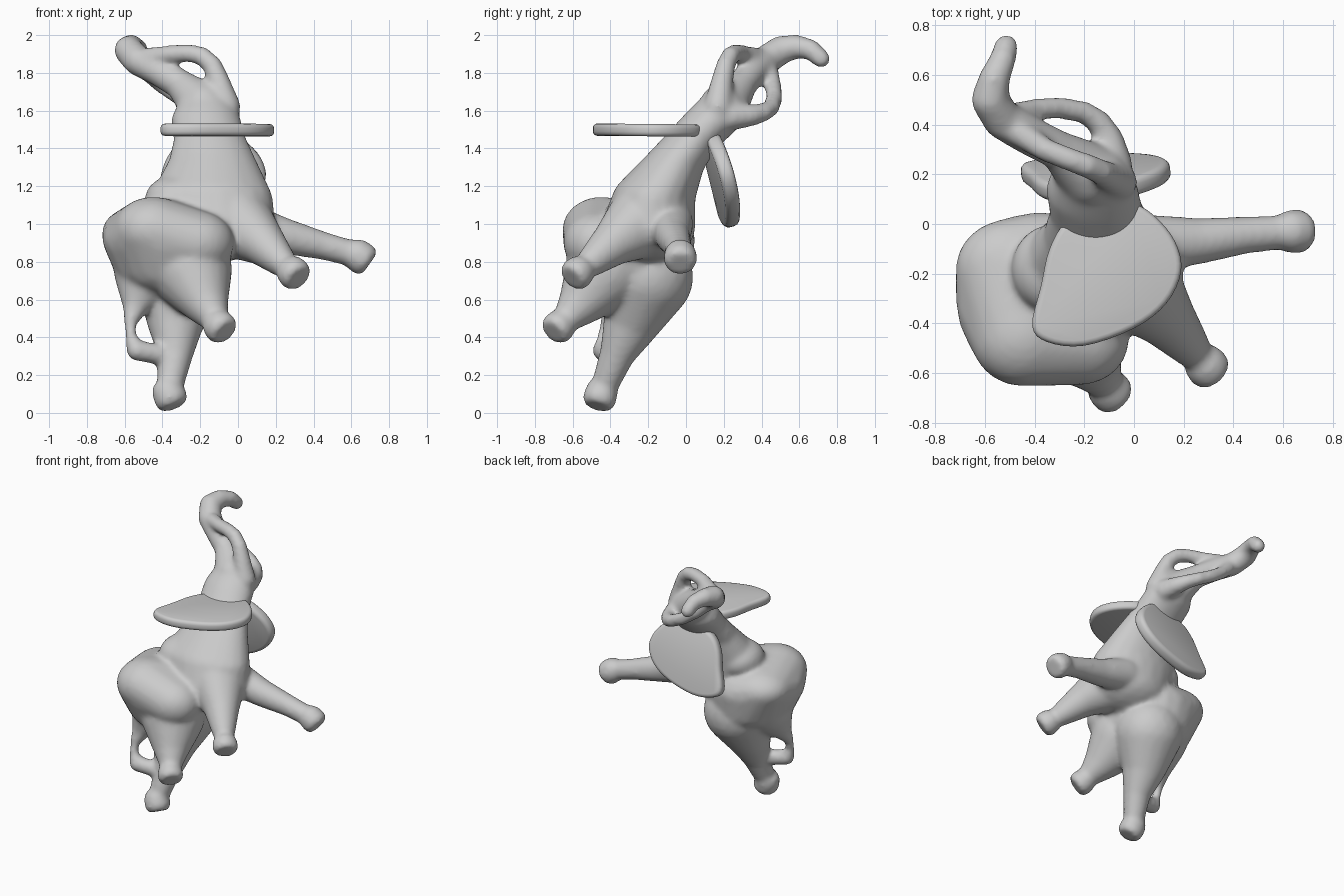
import bpy, bmesh
from mathutils import Vector

if "Cube" in bpy.data.objects:
    bpy.data.objects.remove(bpy.data.objects["Cube"])

# unit ball used as a template for every swept part
tmp = bmesh.new()
bmesh.ops.create_icosphere(tmp, subdivisions=3, radius=1)
BALL = [v.co.copy() for v in tmp.verts]
tmp.free()
CIRCLE = [v.normalized() for v in
          (Vector((b.x, b.y, 0)) for b in BALL) if v.length > 0.9]


def hull(parts, points):
    """Add the convex hull of the points to the (verts, faces) lists."""
    verts, faces = parts
    bm = bmesh.new()
    for p in points:
        bm.verts.new(p)
    bmesh.ops.convex_hull(bm, input=bm.verts[:])
    bm.verts.index_update()
    start = len(verts)
    verts.extend(v.co.copy() for v in bm.verts)
    faces.extend([start + v.index for v in f.verts] for f in bm.faces)
    bm.free()


def ball(p, r):
    return [Vector((p[i] + b[i] * r[i] for i in range(3))) for b in BALL]


def chain(parts, pts):
    """Sweep a ball along points (x, y, z, radius) or (x, y, z, rx, ry, rz)."""
    balls = [ball(p[:3], p[3:] if len(p) == 6 else [p[3]] * 3) for p in pts]
    for a, b in zip(balls, balls[1:]):
        hull(parts, a + b)


def foot(parts, centre, direction, r=0.09, depth=0.12):
    """Short flat-ended stump along the leg direction (which points to the body)."""
    q = Vector(direction).to_track_quat('Z', 'Y')
    c = Vector(centre)
    hull(parts, [c + q @ (v * r * k + Vector((0, 0, s * depth / 2)))
                 for k, s in ((0.8, -1), (1, -0.5), (0.95, 0.4), (0.7, 1)) for v in CIRCLE])


def make(name, verts, faces):
    me = bpy.data.meshes.new(name)
    me.from_pydata(verts, [], faces)
    ob = bpy.data.objects.new(name, me)
    bpy.context.collection.objects.link(ob)
    return ob


def fuse(parts, name, voxel, iterations):
    ob = make(name, *parts)
    rm = ob.modifiers.new("fuse", 'REMESH')
    rm.mode = 'VOXEL'
    rm.voxel_size = voxel
    rm.use_smooth_shade = True
    sm = ob.modifiers.new("soften", 'SMOOTH')
    sm.factor = 0.5
    sm.iterations = iterations


body = ([], [])
# rump: one rounded hull over the hips
hull(body, ball((-0.38, -0.30, 0.92), (.34, .35, .20)) + ball((-0.36, -0.28, 0.78), (.30, .31, .18))
     + ball((-0.45, -0.45, 0.97), (.21, .205, .175)) + ball((-0.50, -0.18, 0.96), (.22, .20, .14))
     + ball((-0.22, -0.47, 0.90), (.20, .18, .17)))
# chest, neck and head
chain(body, [(-0.11, -0.20, 0.98, .31, .25, .18), (-0.14, -0.17, 1.14, .325, .22, .14),
             (-0.135, -0.06, 1.32, .235, .16, .11), (-0.15, 0.04, 1.45, .19, .14, .10),
             (-0.17, 0.14, 1.55, .185, .15, .10), (-0.17, 0.20, 1.62, .145, .115, .12)])
hull(body, ball((-0.33, -0.18, 1.13), (.165, .18, .13)))
# trunk
chain(body, [(-0.18, 0.20, 1.62, .13), (-0.30, 0.295, 1.735, .08), (-0.42, 0.355, 1.81, .08),
             (-0.53, 0.42, 1.865, .08), (-0.58, 0.50, 1.92, .077), (-0.565, 0.58, 1.94, .064),
             (-0.53, 0.66, 1.925, .054), (-0.515, 0.715, 1.875, .05)])
# upper and lower tusks curving out to touch the trunk
chain(body, [(-0.06, 0.17, 1.62, .075), (-0.10, 0.19, 1.75, .06), (-0.135, 0.21, 1.84, .052),
             (-0.19, 0.235, 1.89, .05), (-0.26, 0.26, 1.905, .048), (-0.36, 0.30, 1.90, .048),
             (-0.47, 0.37, 1.88, .055)])
chain(body, [(-0.08, 0.24, 1.57, .075), (-0.10, 0.34, 1.575, .06), (-0.14, 0.41, 1.59, .05),
             (-0.20, 0.45, 1.615, .046), (-0.30, 0.468, 1.665, .045), (-0.41, 0.46, 1.74, .045),
             (-0.50, 0.43, 1.83, .055)])
# hind legs
chain(body, [(-0.30, -0.20, 0.72, .24), (-0.33, -0.28, 0.50, .155), (-0.33, -0.36, 0.32, .095),
             (-0.355, -0.42, 0.17, .075)])
foot(body, (-0.365, -0.45, 0.10), (-0.3, 0.2, 0.7), depth=0.15)
chain(body, [(-0.25, -0.42, 0.76, .22), (-0.18, -0.54, 0.60, .13), (-0.13, -0.62, 0.51, .08)])
foot(body, (-0.10, -0.67, 0.46), (-0.4, 0.4, 0.4))
# front legs
chain(body, [(-0.02, -0.22, 1.02, .20), (0.12, -0.37, 0.91, .125), (0.23, -0.50, 0.80, .08)])
foot(body, (0.29, -0.57, 0.745), (-0.45, 0.5, 0.45))
chain(body, [(0.03, -0.08, 1.0, .12), (0.25, -0.07, 0.935, .095), (0.45, -0.045, 0.885, .075),
             (0.58, -0.035, 0.85, .07)])
foot(body, (0.64, -0.03, 0.83), (-0.7, 0, 0.5), depth=0.14)
# tail, curling back against the hind leg
chain(body, [(-0.47, -0.28, 0.76, .19), (-0.54, -0.37, 0.57, .07), (-0.57, -0.42, 0.48, .034),
             (-0.568, -0.44, 0.40, .03), (-0.535, -0.44, 0.33, .056), (-0.42, -0.41, 0.31, .055)])
fuse(body, "elephant_body", 0.014, 16)

# ears: one outline (across, outward) placed on two planes
outline = [(-0.12, -0.08), (0.0, -0.08), (0.085, -0.03), (0.165, 0.07), (0.19, 0.19),
           (0.13, 0.32), (0.0, 0.42), (-0.2, 0.49), (-0.35, 0.475), (-0.41, 0.41),
           (-0.375, 0.25), (-0.34, 0.10), (-0.27, -0.01)]


def smooth_loop(pts, n=4):
    """Closed Catmull-Rom curve through the points."""
    pts = [Vector(p) for p in pts]
    out = []
    for i in range(len(pts)):
        a, b, c, d = (pts[(i + k) % len(pts)] for k in (-1, 0, 1, 2))
        for t in (s / n for s in range(n)):
            out.append(0.5 * (2 * b + (c - a) * t + (2 * a - 5 * b + 4 * c - d) * t * t
                              + (3 * b - a - 3 * c + d) * t ** 3))
    return out


def ear(name, origin, across, outward, thick):
    o, u, w = Vector(origin), Vector(across), Vector(outward)
    half = u.cross(w).normalized() * thick / 2
    loop = [o + u * p.x + w * p.y for p in smooth_loop(outline)]
    n = len(loop)
    faces = [list(range(n))[::-1], list(range(n, 2 * n))]
    faces += [[i, (i + 1) % n, n + (i + 1) % n, n + i] for i in range(n)]
    ob = make(name, [p - half for p in loop] + [p + half for p in loop], faces)
    bm = bmesh.new()
    bm.from_mesh(ob.data)
    bmesh.ops.recalc_face_normals(bm, faces=bm.faces[:])
    rim = [e for e in bm.edges if any(len(f.verts) > 4 for f in e.link_faces)]
    bmesh.ops.bevel(bm, geom=rim, offset=thick * 0.35, segments=3, profile=0.5, affect='EDGES')
    bm.to_mesh(ob.data)
    bm.free()
    ob.data.shade_smooth()
    ob.data.set_sharp_from_angle(angle=0.7)


ear("front_ear", (0, 0, 1.495), (1, 0, 0), (0, -1, 0.01), 0.065)
ear("back_ear", (-0.045, 0.155, 1.41), (1, 0.12, 0), (0, 0.24, -0.86), 0.08)
